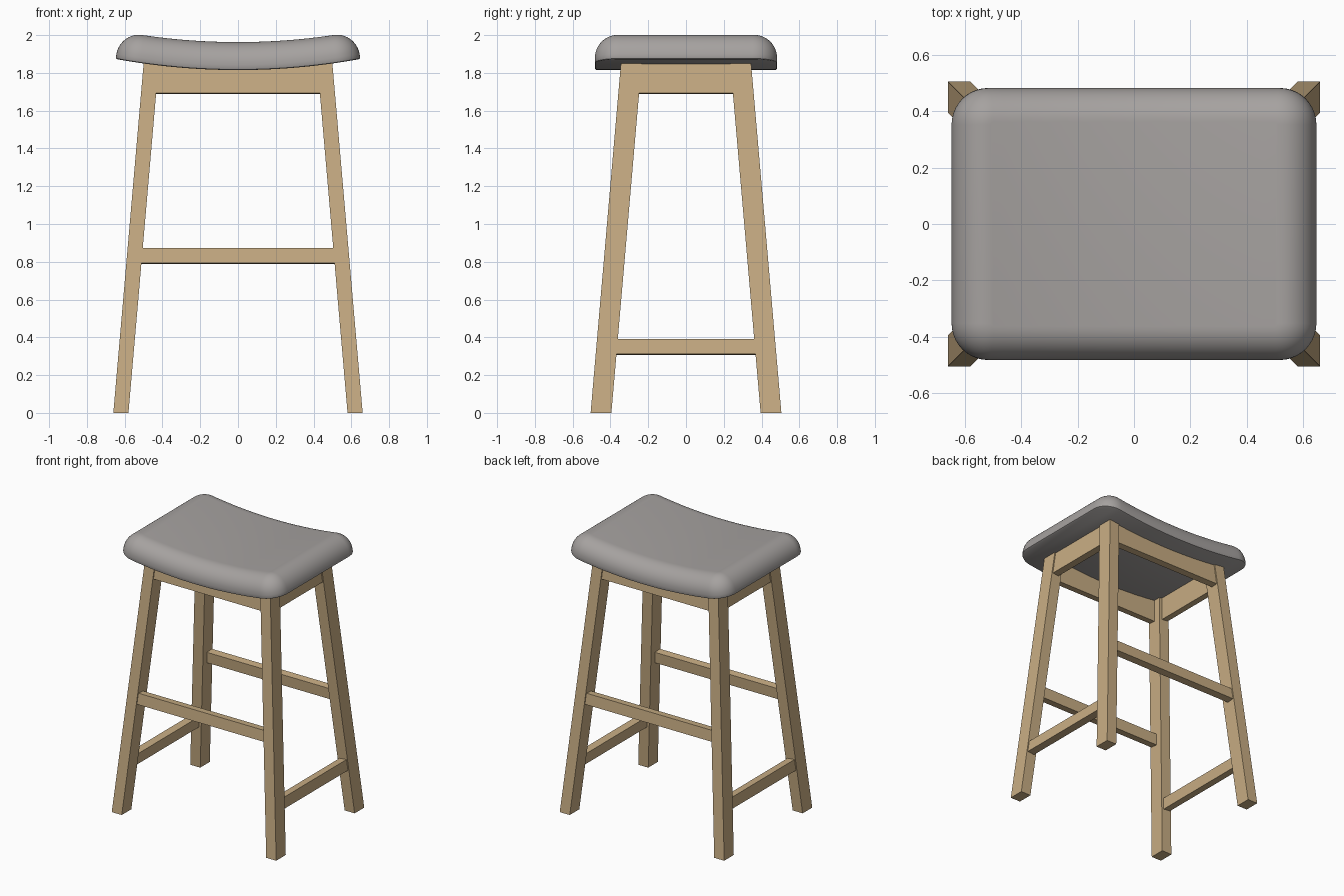
import bpy, bmesh
from math import sin, cos, pi, atan, radians
from mathutils import Matrix, Vector

cube = bpy.data.objects.get("Cube")
if cube:
    bpy.data.objects.remove(cube, do_unlink=True)


def make_material(name, rgb):
    mat = bpy.data.materials.new(name)
    mat.use_nodes = True
    mat.diffuse_color = (*rgb, 1)
    bsdf = next(n for n in mat.node_tree.nodes if n.type == 'BSDF_PRINCIPLED')
    bsdf.inputs["Base Color"].default_value = (*rgb, 1)
    return mat


wood = make_material("light_wood", (0.58, 0.42, 0.23))
fabric = make_material("grey_upholstery", (0.38, 0.36, 0.35))


def finish(bm, name, mat):
    bmesh.ops.recalc_face_normals(bm, faces=bm.faces)
    mesh = bpy.data.meshes.new(name)
    bm.to_mesh(mesh)
    bm.free()
    mesh.materials.append(mat)
    obj = bpy.data.objects.new(name, mesh)
    bpy.context.collection.objects.link(obj)
    return obj


# Shared leg geometry: foot outer corner and inward lean per unit of height
FOOT_X, FOOT_Y = 0.66, 0.505
LEG_W, LEG_D = 0.08, 0.11
LEG_TOP = 1.85
LEAN = 0.0867


def leg(name, sx, sy):
    bm = bmesh.new()
    bmesh.ops.create_cube(bm, size=1)
    for v in bm.verts:
        z = (v.co.z + 0.5) * LEG_TOP
        v.co = (sx * (FOOT_X - LEG_W / 2 - LEAN * z) + v.co.x * LEG_W,
                sy * (FOOT_Y - LEG_D / 2 - LEAN * z) + v.co.y * LEG_D, z)
    finish(bm, name, wood)


def rail(name, axis, side, z0, z1, thick):
    """Board along the axis, leaning with the legs just inside their outer faces."""
    z = (z0 + z1) / 2
    inset = 0.008 + thick / 2
    if axis == 'X':
        length = 2 * (FOOT_X - LEG_W / 2 - LEAN * z)
        place = Vector((0, side * (FOOT_Y - LEAN * z - inset), z))
        size = (length, thick, z1 - z0)
    else:
        length = 2 * (FOOT_Y - LEG_D / 2 - LEAN * z)
        place = Vector((side * (FOOT_X - LEAN * z - inset), 0, z))
        size = (thick, length, z1 - z0)
    angle = side * atan(LEAN) * (1 if axis == 'X' else -1)
    turn = Matrix.Rotation(angle, 4, axis)
    bm = bmesh.new()
    bmesh.ops.create_cube(bm, size=1, matrix=Matrix.Translation(place) @ turn
                          @ Matrix.Diagonal((*size, 1)))
    finish(bm, name, wood)


# Four splayed legs
for sx, xname in ((1, "left"), (-1, "right")):
    for sy, yname in ((-1, "front"), (1, "back")):
        leg(f"{yname}_{xname}_leg", sx, sy)

# Aprons under the seat and stretchers between the legs
for side, name in ((-1, "front"), (1, "back")):
    rail(name + "_apron", 'X', side, 1.69, 1.845, 0.05)
    rail(name + "_stretcher", 'X', side, 0.79, 0.87, 0.055)
for side, name in ((1, "left"), (-1, "right")):
    rail(name + "_apron", 'Y', side, 1.69, 1.845, 0.05)
    rail(name + "_stretcher", 'Y', side, 0.31, 0.39, 0.055)


# Saddle cushion: stacked rounded rectangles, then bent along its length
HALF_X, HALF_Y, CORNER = 0.652, 0.482, 0.13
THICK, ROUND = 0.148, 0.12
BASE_Z, BEND = 1.815, 3.6


def ring(bm, inset, z, steps=10):
    r = CORNER - inset
    verts = []
    for q, (cx, cy) in enumerate(((1, 1), (-1, 1), (-1, -1), (1, -1))):
        for i in range(steps + 1):
            a = (q + i / steps) * pi / 2
            verts.append(bm.verts.new((cx * (HALF_X - CORNER) + r * cos(a),
                                       cy * (HALF_Y - CORNER) + r * sin(a), z)))
    return verts


profile = [(0.01, 0), (0.003, 0.003), (0, 0.01)]
for i in range(13):
    a = i / 12 * pi / 2
    profile.append((ROUND * (1 - cos(a)), THICK - ROUND * (1 - sin(a))))

bm = bmesh.new()
rings = [ring(bm, *p) for p in profile]
for low, high in zip(rings, rings[1:]):
    for i in range(len(low)):
        j = (i + 1) % len(low)
        bm.faces.new((low[i], low[j], high[j], high[i]))
bm.faces.new(rings[0][::-1])
bm.faces.new(rings[-1])

# Cross cuts so the slab can curve
CUTS = 24
for i in range(1, CUTS):
    x = (2 * i / CUTS - 1) * (HALF_X - CORNER)
    bmesh.ops.bisect_plane(bm, geom=bm.verts[:] + bm.edges[:] + bm.faces[:],
                           plane_co=(x, 0, 0), plane_no=(1, 0, 0))
for v in bm.verts:
    a, r = v.co.x / BEND, BEND - v.co.z
    v.co.x = r * sin(a)
    v.co.z = BASE_Z + BEND - r * cos(a)
seat = finish(bm, "seat_cushion", fabric)

bpy.ops.object.select_all(action='DESELECT')
seat.select_set(True)
bpy.context.view_layer.objects.active = seat
bpy.ops.object.shade_smooth_by_angle(angle=radians(35))
